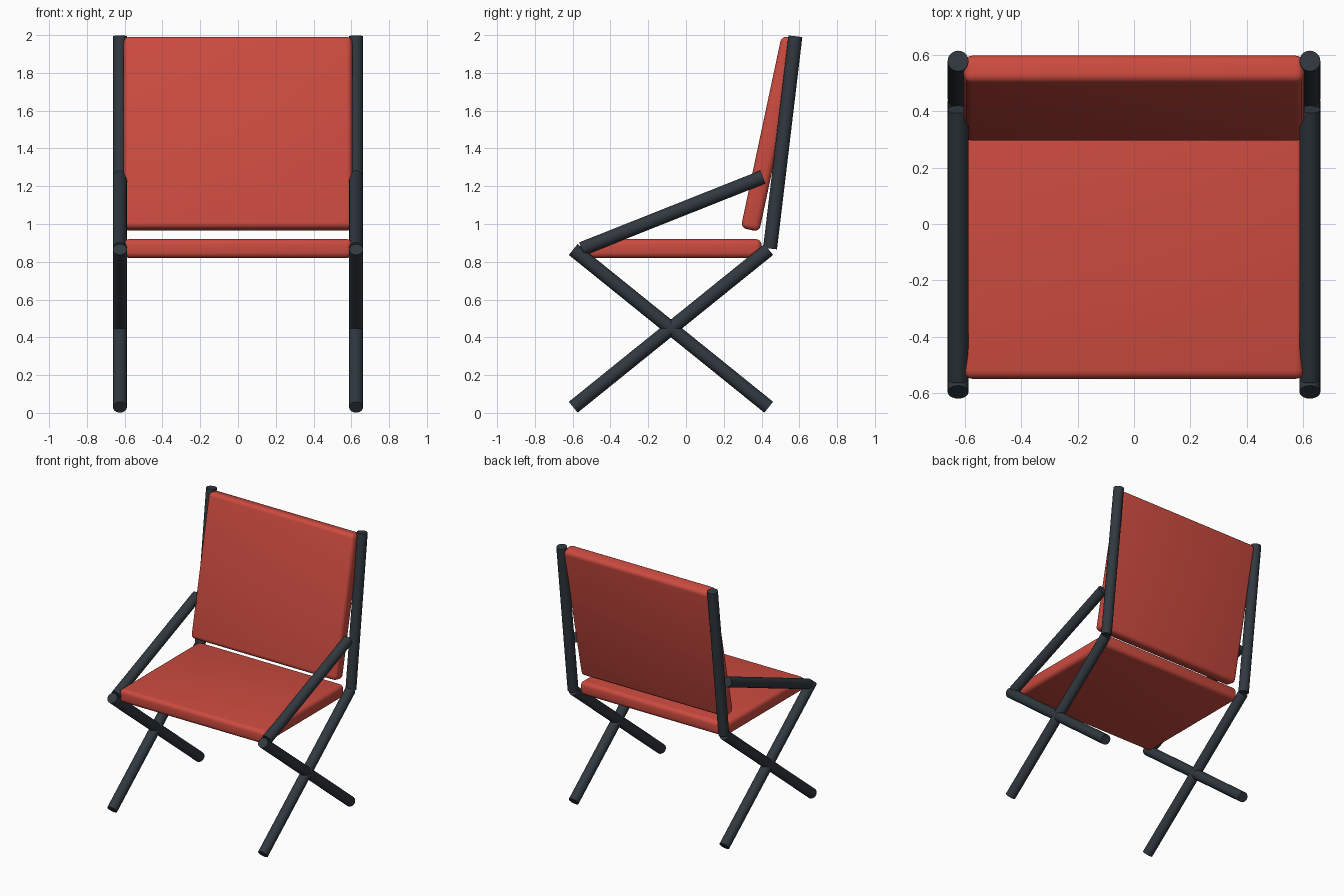
import bpy
import math
from mathutils import Vector

cube = bpy.data.objects.get("Cube")
if cube:
    bpy.data.objects.remove(cube, do_unlink=True)


def make_material(name, rgb):
    mat = bpy.data.materials.new(name)
    mat.use_nodes = True
    color = (*rgb, 1.0)
    mat.diffuse_color = color
    mat.node_tree.nodes["Principled BSDF"].inputs["Base Color"].default_value = color
    return mat


red_fabric = make_material("red fabric", (0.60, 0.07, 0.05))
dark_metal = make_material("dark metal", (0.03, 0.04, 0.05))

TUBE_X = 0.625
TUBE_RADIUS = 0.037


def finish(obj, name, mat):
    obj.name = name
    obj.data.materials.append(mat)
    bpy.ops.object.shade_smooth_by_angle(angle=math.radians(35))


def tube(name, x, start, end):
    """Straight round tube between two (y, z) points at a given x."""
    a, b = Vector((x, *start)), Vector((x, *end))
    axis = b - a
    bpy.ops.mesh.primitive_cylinder_add(
        vertices=20, radius=TUBE_RADIUS, depth=axis.length, location=(a + b) / 2,
        rotation=axis.to_track_quat("Z", "Y").to_euler())
    finish(bpy.context.object, name, dark_metal)


def cushion(name, size, location, tilt=0.0):
    """Padded slab with rounded edges."""
    bpy.ops.mesh.primitive_cube_add(size=1, location=location, rotation=(tilt, 0, 0))
    obj = bpy.context.object
    obj.scale = size
    bpy.ops.object.transform_apply(location=False, rotation=False, scale=True)
    bevel = obj.modifiers.new("rounded edges", "BEVEL")
    bevel.width = 0.03
    bevel.segments = 4
    bpy.ops.object.modifier_apply(modifier=bevel.name)
    finish(obj, name, red_fabric)


# Seat and backrest
cushion("seat", (1.21, 0.95, 0.10), (0, -0.075, 0.87))
cushion("backrest", (1.21, 0.10, 1.04), (0, 0.447, 1.478), -math.radians(12))

# Side frames: crossed legs, back post and sloping arm on each side
for side, x in (("left", TUBE_X), ("right", -TUBE_X)):
    tube(side + "_rising_leg", x, (-0.597, 0.03), (0.438, 0.865))
    tube(side + "_falling_leg", x, (-0.597, 0.865), (0.438, 0.03))
    tube(side + "_back_post", x, (0.445, 0.87), (0.579, 1.994))
    tube(side + "_arm", x, (-0.552, 0.868), (0.407, 1.249))
